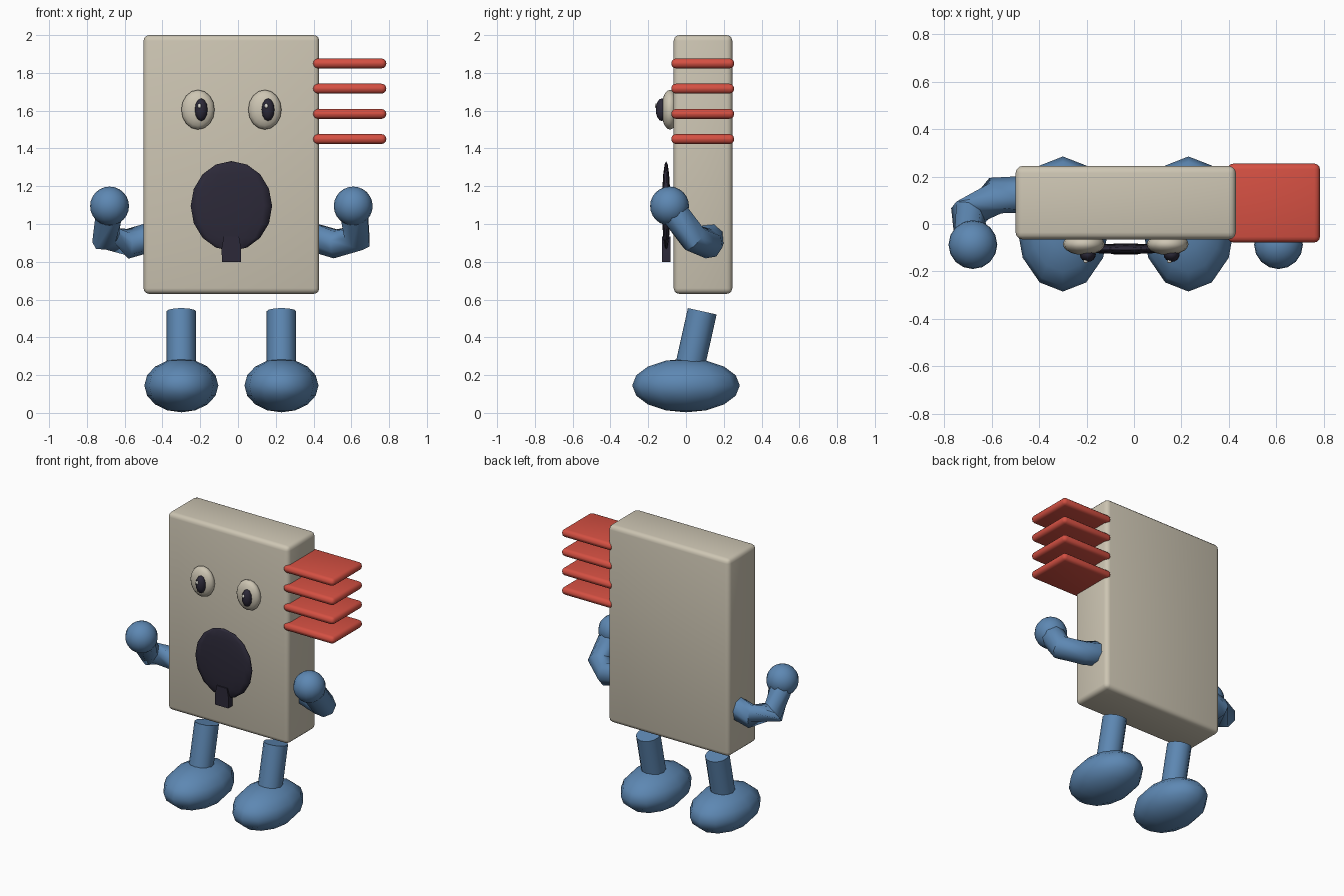
import bpy, bmesh, math
from mathutils import Vector, Matrix

if "Cube" in bpy.data.objects:
    bpy.data.objects.remove(bpy.data.objects["Cube"])

MID = -0.035  # symmetry plane of the body


def material(name, rgb):
    m = bpy.data.materials.new(name)
    m.diffuse_color = (*rgb, 1)
    m.use_nodes = True
    m.node_tree.nodes["Principled BSDF"].inputs["Base Color"].default_value = m.diffuse_color
    return m


CREAM = material("cream", (0.61, 0.56, 0.45))
BLUE = material("blue", (0.11, 0.245, 0.45))
RED = material("red", (0.66, 0.08, 0.055))
DARK = material("dark", (0.025, 0.022, 0.04))
WHITE = material("white", (0.8, 0.78, 0.72))


def finish(name, bm, mat, angle=None):
    bmesh.ops.recalc_face_normals(bm, faces=bm.faces)
    me = bpy.data.meshes.new(name)
    bm.to_mesh(me)
    bm.free()
    me.materials.append(mat)
    ob = bpy.data.objects.new(name, me)
    bpy.context.collection.objects.link(ob)
    for p in me.polygons:
        p.use_smooth = True
    if angle:
        bpy.ops.object.select_all(action='DESELECT')
        ob.select_set(True)
        bpy.context.view_layer.objects.active = ob
        bpy.ops.object.shade_smooth_by_angle(angle=math.radians(angle))
    return ob


def ellipsoid(name, center, radii, mat, seg=12, rings=8, axis='Z'):
    bm = bmesh.new()
    bmesh.ops.create_uvsphere(bm, u_segments=seg, v_segments=rings, radius=1)
    if axis == 'Y':
        bmesh.ops.rotate(bm, verts=bm.verts, matrix=Matrix.Rotation(math.pi / 2, 3, 'X'))
    bmesh.ops.scale(bm, vec=radii, verts=bm.verts)
    bmesh.ops.translate(bm, vec=center, verts=bm.verts)
    return finish(name, bm, mat)


def rounded_box(name, lo, hi, bevel, mat, segments=3):
    lo, hi = Vector(lo), Vector(hi)
    bm = bmesh.new()
    bmesh.ops.create_cube(bm, size=1)
    bmesh.ops.scale(bm, vec=hi - lo, verts=bm.verts)
    bmesh.ops.translate(bm, vec=(lo + hi) / 2, verts=bm.verts)
    bmesh.ops.bevel(bm, geom=bm.edges[:], offset=bevel, segments=segments,
                    profile=0.5, affect='EDGES', clamp_overlap=True)
    return finish(name, bm, mat, 40)


def tube(name, path, radius, mat, sides=8):
    """Sweep a ring along a bent path and cap both ends."""
    pts = [Vector(p) for p in path]
    bm = bmesh.new()
    rings = []
    for i, p in enumerate(pts):
        a = (p - pts[i - 1]).normalized() if i else Vector()
        b = (pts[i + 1] - p).normalized() if i < len(pts) - 1 else Vector()
        t = (a + b).normalized()
        u = Vector((1, 0.3, -1)).cross(t).normalized() if len(pts) > 2 else Vector((1, 0, 0))
        v = t.cross(u)
        rings.append([bm.verts.new(p + radius * (math.cos(k) * u + math.sin(k) * v))
                      for k in (2 * math.pi * j / sides for j in range(sides))])
    for r, s in zip(rings, rings[1:]):
        for j in range(sides):
            k = (j + 1) % sides
            bm.faces.new((r[j], r[k], s[k], s[j]))
    bm.faces.new(rings[0])
    bm.faces.new(rings[-1])
    return finish(name, bm, mat, 50)


# Slab body
rounded_box("body", (-0.5, -0.065, 0.63), (0.43, 0.245, 2.0), 0.03, CREAM)

# Stacked red plates on one side
for i in range(4):
    z = 1.85 - 0.1335 * i
    rounded_box(f"side_plate_{i + 1}", (0.395, -0.078, z - 0.026),
                (0.785, 0.255, z + 0.026), 0.0245, RED)

# Mouth disc and the tab hanging from it
ellipsoid("mouth", (MID, -0.105, 1.095), (0.221, 0.022, 0.238), DARK, 14, 8)
bm = bmesh.new()
outline = [(-0.05, 0.80), (0.05, 0.80), (0.052, 0.87), (0.04, 0.935), (-0.04, 0.935), (-0.052, 0.87)]
front = bm.faces.new([bm.verts.new((MID + x, -0.128, z)) for x, z in outline])
ext = bmesh.ops.extrude_face_region(bm, geom=[front], use_keep_orig=True)
bmesh.ops.translate(bm, vec=(0, 0.045, 0),
                    verts=[g for g in ext["geom"] if isinstance(g, bmesh.types.BMVert)])
finish("mouth_tab", bm, DARK, 30)

for side, s in (("left", -1), ("right", 1)):
    # Eye, pupil and glint
    ex = MID + s * 0.177
    ellipsoid(f"{side}_eye", (ex, -0.085, 1.605), (0.088, 0.046, 0.105), CREAM, 16, 10, 'Y')
    ellipsoid(f"{side}_pupil", (ex + 0.017, -0.128, 1.605), (0.034, 0.032, 0.06), DARK, 12, 8, 'Y')
    ellipsoid(f"{side}_glint", (ex + 0.008, -0.157, 1.625), (0.010, 0.008, 0.013), WHITE, 8, 6, 'Y')

    # Bent arm and round hand
    arm = [(0.43, 0.125, 0.93), (0.55, 0.12, 0.895), (0.665, 0.04, 0.925), (0.648, -0.07, 1.07)]
    tube(f"{side}_arm", [(MID + s * x, y, z) for x, y, z in arm], 0.079, BLUE)
    ellipsoid(f"{side}_hand", (MID + s * 0.645, -0.087, 1.095), (0.103, 0.103, 0.103), BLUE, 16, 12)

    # Tilted leg and oval foot
    fx = MID + s * 0.265
    tube(f"{side}_leg", [(fx, 0.015, 0.22), (fx, 0.086, 0.538)], 0.078, BLUE, 12)
    ellipsoid(f"{side}_foot", (fx, 0, 0.145), (0.196, 0.285, 0.142), BLUE, 12, 8)
